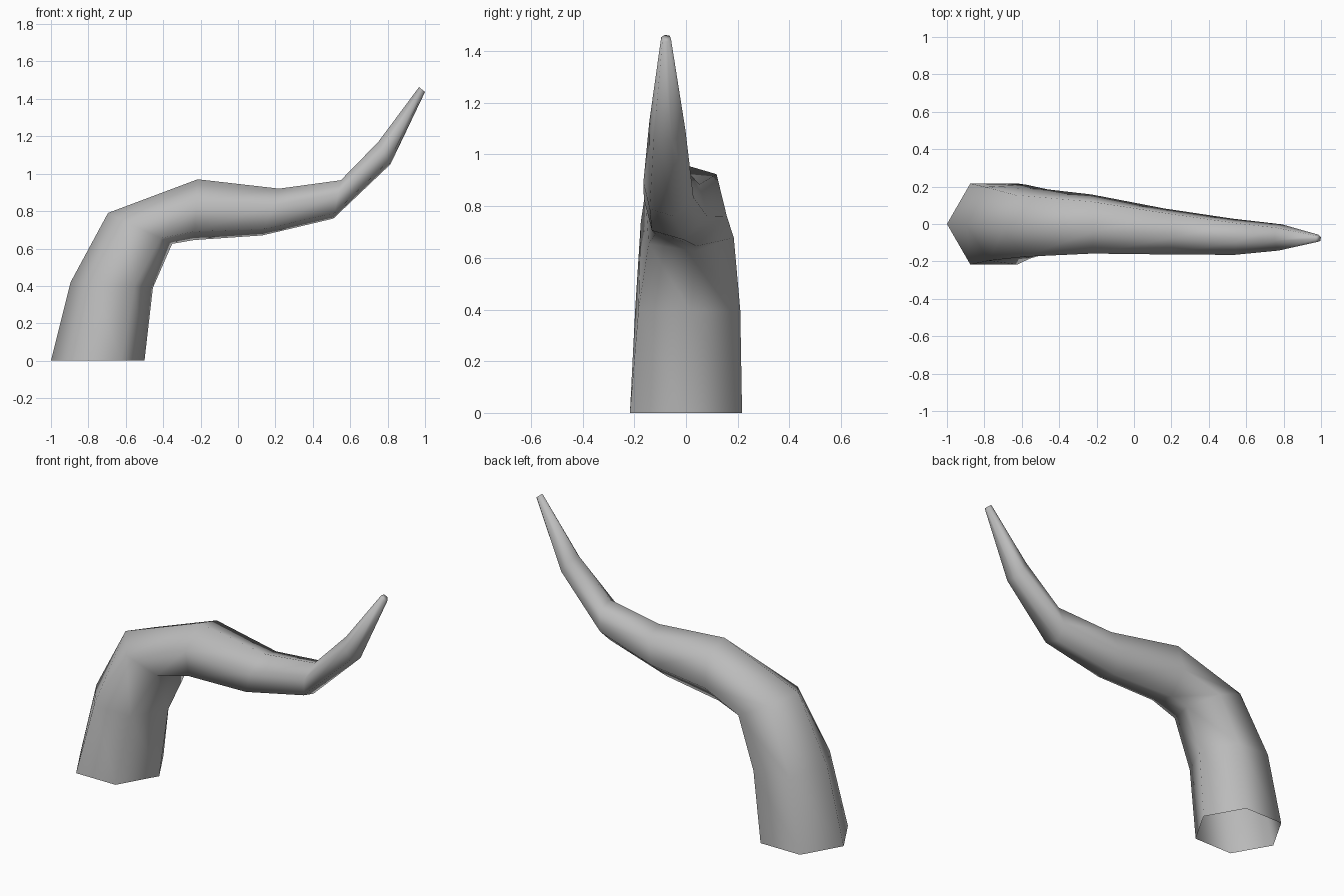
import bpy, bmesh
from math import cos, sin, radians
from mathutils import Vector

if "Cube" in bpy.data.objects:
    bpy.data.objects.remove(bpy.data.objects["Cube"], do_unlink=True)

SIDES = 6

# Plain grey skin
grey = bpy.data.materials.new("grey_skin")
grey.use_nodes = True
colour = (0.5, 0.5, 0.5, 1)
grey.diffuse_color = colour
grey.node_tree.nodes["Principled BSDF"].inputs["Base Color"].default_value = colour

# Cross-sections: outer x, z, inner x, z, centre y, half width, roll in degrees
sections = [
    (-1.0, 0.0, -0.5, 0.0, 0.0, 0.217, 0),
    (-0.895, 0.42, -0.455, 0.39, 0.007, 0.203, 3),
    (-0.695, 0.79, -0.352, 0.625, 0.005, 0.18, 9),
    (-0.215, 0.97, -0.235, 0.645, 0.0, 0.158, 14),
    (0.22, 0.92, 0.13, 0.67, -0.04, 0.123, 14),
    (0.55, 0.965, 0.51, 0.76, -0.068, 0.097, 14),
    (0.75, 1.17, 0.815, 1.05, -0.072, 0.07, 14),
    (0.968, 1.463, 1.0, 1.437, -0.077, 0.019, 14),
]


def add_ring(bm, section):
    ox, oz, ix, iz, y, half_width, roll = section
    outer, inner = Vector((ox, y, oz)), Vector((ix, y, iz))
    centre = (outer + inner) / 2
    up = (outer - inner) / 2 / cos(radians(roll))
    side = Vector((0, half_width / cos(radians(30 - roll)), 0))
    angles = [radians(360 / SIDES * k - roll) for k in range(SIDES)]
    return [bm.verts.new(centre + up * cos(a) + side * sin(a)) for a in angles]


# Tapering bent tube, open at the base and closed at the tip
bm = bmesh.new()
rings = [add_ring(bm, s) for s in sections]
for low, high in zip(rings, rings[1:]):
    for k in range(SIDES):
        n = (k + 1) % SIDES
        bm.faces.new((low[k], low[n], high[n], high[k]))
bm.faces.new(rings[-1])
bmesh.ops.recalc_face_normals(bm, faces=bm.faces)
# An outward-facing tip looks towards +z
bm.faces.ensure_lookup_table()
if bm.faces[-1].normal.z < 0:
    bmesh.ops.reverse_faces(bm, faces=bm.faces)
for face in bm.faces:
    face.smooth = True

mesh = bpy.data.meshes.new("curved_tentacle")
bm.to_mesh(mesh)
bm.free()
mesh.materials.append(grey)
tentacle = bpy.data.objects.new("curved_tentacle", mesh)
bpy.context.collection.objects.link(tentacle)
